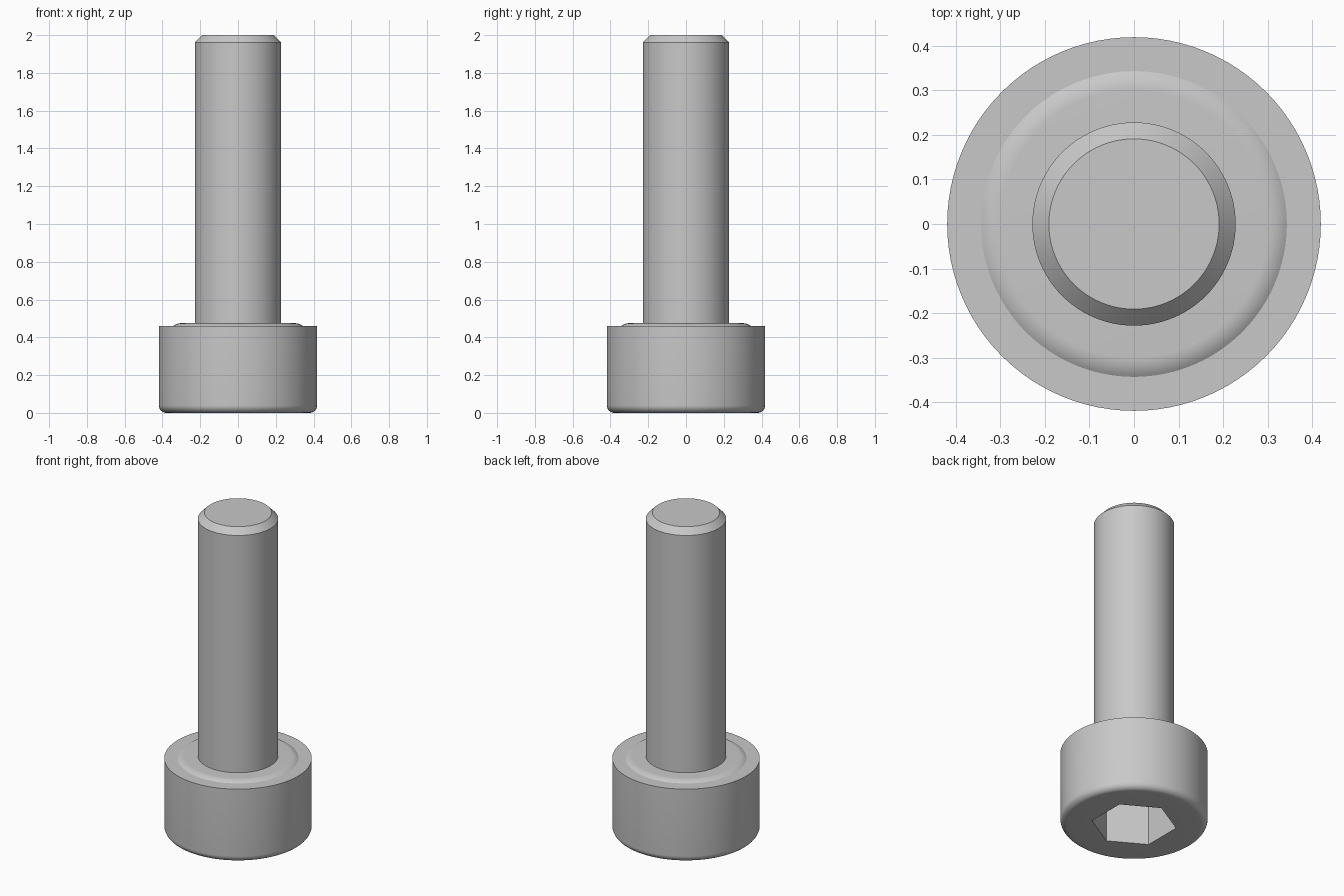
import bpy, bmesh
from math import sin, cos, pi, radians

if "Cube" in bpy.data.objects:
    bpy.data.objects.remove(bpy.data.objects["Cube"], do_unlink=True)

SEGMENTS = 96  # multiple of six, so the socket corners land on vertices

steel = bpy.data.materials.new("grey_steel")
steel.use_nodes = True
steel.diffuse_color = (0.58, 0.58, 0.58, 1)
steel.node_tree.nodes["Principled BSDF"].inputs["Base Color"].default_value = steel.diffuse_color


def circle(r, a):
    return r


def hexagon(r, a):
    # radius of a hexagon with corners on the y axis
    return r * cos(pi / 6) / cos(a % (pi / 3) - 0 if a % (pi / 3) <= pi / 6 else a % (pi / 3) - pi / 3)


def arc(cx, cz, r, start, end, steps):
    angles = [radians(start + (end - start) * i / steps) for i in range(steps + 1)]
    return [(cx + r * cos(t), cz + r * sin(t), circle) for t in angles]


def lathe(name, profile):
    """Turn (radius, height, outline) rings into a capped, smooth-shaded solid."""
    bm = bmesh.new()
    rings = []
    for r, z, outline in profile:
        ring = []
        for i in range(SEGMENTS):
            a = 2 * pi * i / SEGMENTS
            d = outline(r, a)
            ring.append(bm.verts.new((d * cos(a), d * sin(a), z)))
        rings.append(ring)
    for low, high in zip(rings, rings[1:]):
        for i in range(SEGMENTS):
            j = (i + 1) % SEGMENTS
            bm.faces.new((low[i], low[j], high[j], high[i]))
    bm.faces.new(rings[0][::-1])
    bm.faces.new(rings[-1])
    bmesh.ops.recalc_face_normals(bm, faces=bm.faces)
    mesh = bpy.data.meshes.new(name)
    bm.to_mesh(mesh)
    bm.free()
    mesh.materials.append(steel)
    obj = bpy.data.objects.new(name, mesh)
    bpy.context.collection.objects.link(obj)
    bpy.ops.object.select_all(action="DESELECT")
    obj.select_set(True)
    bpy.context.view_layer.objects.active = obj
    bpy.ops.object.shade_smooth_by_angle(angle=radians(25))
    return obj


# Head: hexagonal socket, rounded lower rim, raised bearing face
lathe("screw_head",
      [(0.2425, 0.25, hexagon), (0.2425, 0, hexagon)]
      + arc(0.379, 0.04, 0.04, -90, 0, 8)
      + [(0.419, 0.461, circle)]
      + arc(0.3, 0.402, 0.073, 54, 90, 6))

# Shank with a chamfered tip
lathe("screw_shank",
      [(0.228, 0.45, circle), (0.228, 1.962, circle), (0.191, 2, circle)])
